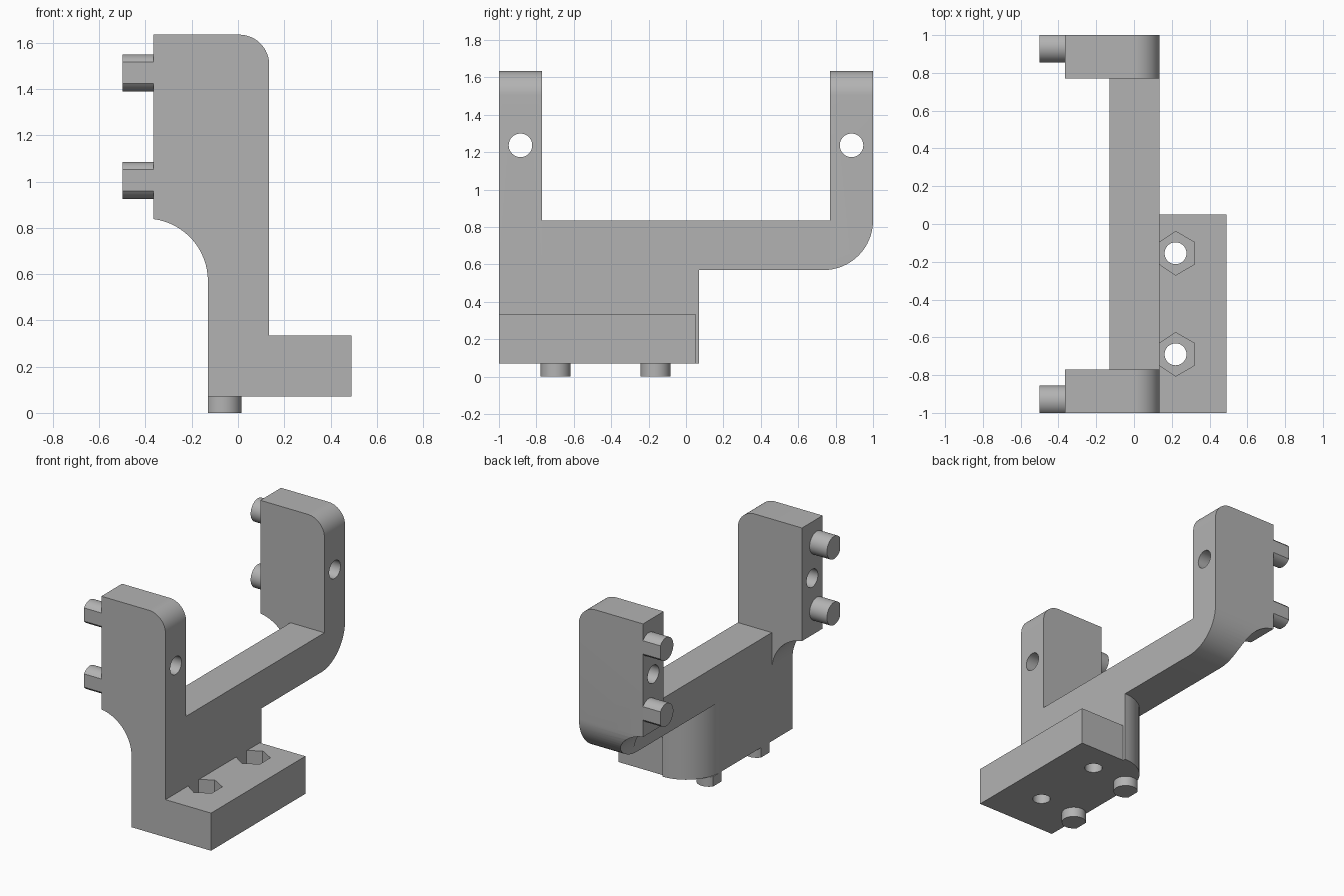
import bpy, bmesh
from math import cos, sin, radians, acos, degrees

cube = bpy.data.objects.get("Cube")
if cube:
    bpy.data.objects.remove(cube, do_unlink=True)

grey = bpy.data.materials.new("plain_grey")
grey.use_nodes = True
grey.diffuse_color = (0.45, 0.45, 0.45, 1)
grey.node_tree.nodes["Principled BSDF"].inputs["Base Color"].default_value = (0.45, 0.45, 0.45, 1)


def arc(cx, cy, r, start, end, n=16):
    angles = [radians(start + (end - start) * i / n) for i in range(n + 1)]
    return [(cx + r * cos(a), cy + r * sin(a)) for a in angles]


def circle(cx, cy, r, n=40, turn=0):
    return arc(cx, cy, r, turn, turn + 360, n)[:-1]


def prism(name, points, axis, low, high):
    """Extrude a flat profile along an axis; the profile uses the other two axes in order."""
    place = {"x": lambda p, d: (d, p[0], p[1]),
             "y": lambda p, d: (p[0], d, p[1]),
             "z": lambda p, d: (p[0], p[1], d)}[axis]
    bm = bmesh.new()
    face = bm.faces.new([bm.verts.new(place(p, low)) for p in points])
    made = bmesh.ops.extrude_face_region(bm, geom=[face])["geom"]
    shift = place((0, 0), high - low)
    bmesh.ops.translate(bm, vec=shift, verts=[v for v in made if isinstance(v, bmesh.types.BMVert)])
    bmesh.ops.recalc_face_normals(bm, faces=bm.faces)
    mesh = bpy.data.meshes.new(name)
    bm.to_mesh(mesh)
    bm.free()
    mesh.materials.append(grey)
    obj = bpy.data.objects.new(name, mesh)
    bpy.context.collection.objects.link(obj)
    return obj


def rect(a0, b0, a1, b1):
    return [(a0, b0), (a1, b0), (a1, b1), (a0, b1)]


def combine(target, other, operation):
    """Apply a boolean to the target and remove the other solid."""
    mod = target.modifiers.new("combine", "BOOLEAN")
    mod.object, mod.operation, mod.solver = other, operation, "EXACT"
    graph = bpy.context.evaluated_depsgraph_get()
    mesh = bpy.data.meshes.new_from_object(target.evaluated_get(graph))
    target.modifiers.clear()
    target.data = mesh
    bpy.data.objects.remove(other, do_unlink=True)


def peg_profile(cx, cy, facing):
    """Round peg with one side cut flat, opposite the facing angle."""
    half = degrees(acos(-0.065 / 0.08))
    return arc(cx, cy, 0.08, facing - half, facing + half, 32)


BACK, FRONT, TIP = -0.13, 0.135, -0.365
BASE, BAR_LOW, BAR_TOP, TOP = 0.07, 0.57, 0.835, 1.635

# Cross bar
bracket = prism("bracket", rect(-1, BAR_LOW, 1, BAR_TOP), "x", BACK, FRONT)

# Arms, rounded at the top and hollowed underneath
arm = ([(FRONT, BAR_LOW)] + arc(FRONT - 0.13, TOP - 0.13, 0.13, 0, 90)
       + [(TIP, TOP)] + arc(-0.4, BAR_LOW, 0.27, 82.5, 0))
for name, low, high in (("front_arm", -1, -0.77), ("back_arm", 0.77, 1)):
    combine(bracket, prism(name, arm, "y", low, high), "UNION")

# Large round on the lower back corner
envelope = [(-1.1, BAR_LOW)] + arc(0.735, BAR_LOW + 0.265, 0.265, -90, 0) + [(1, 1.8), (-1.1, 1.8)]
combine(bracket, prism("corner_round", envelope, "x", -1, 1), "INTERSECT")

# Lower block with a rounded end
block = [(BACK, -1), (FRONT, -1), (FRONT, 0.07)] + arc(FRONT, -0.195, 0.265, 90, 180)[1:]
combine(bracket, prism("lower_block", block, "z", BASE, BAR_LOW), "UNION")

# Mounting foot
combine(bracket, prism("foot", rect(0.1, -1, 0.49, 0.05), "z", BASE, 0.335), "UNION")

# Bolt holes and nut pockets in the foot
for y in (-0.155, -0.69):
    combine(bracket, prism("bolt_hole", circle(0.22, y, 0.058), "z", -0.1, 0.4), "DIFFERENCE")
    hexagon = [(max(px, FRONT), py) for px, py in circle(0.22, y, 0.116, 6, 30)]
    combine(bracket, prism("nut_pocket", hexagon, "z", 0.2, 0.4), "DIFFERENCE")

# Holes and locating pegs on the arms
for side in (-1, 1):
    combine(bracket, prism("arm_hole", circle(side * 0.885, 1.237, 0.063), "x", -1, 1), "DIFFERENCE")
    for z in (1.005, 1.47):
        profile = peg_profile(side * 0.935, z, 90 - 90 * -side if side > 0 else 0)
        combine(bracket, prism("arm_peg", profile, "x", -0.5, TIP), "UNION")

# Locating pegs under the block
for y in (-0.697, -0.163):
    combine(bracket, prism("base_peg", peg_profile(-0.065, y, 0), "z", 0, BASE), "UNION")

# Smooth round surfaces, sharp edges
bpy.ops.object.select_all(action="DESELECT")
bracket.select_set(True)
bpy.context.view_layer.objects.active = bracket
bpy.ops.object.shade_smooth_by_angle(angle=radians(30))
